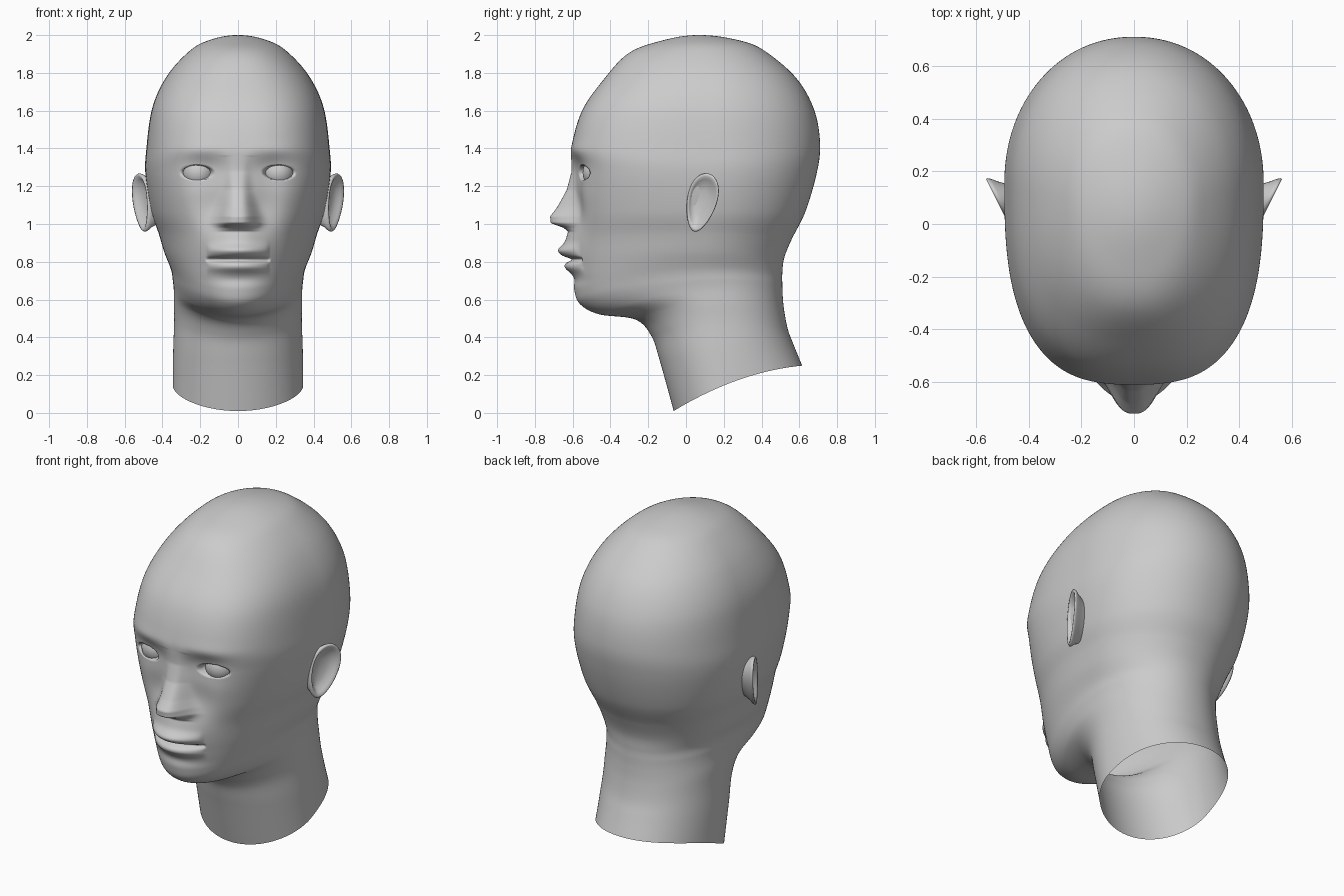
import bpy, bmesh, math
from mathutils import Vector

if "Cube" in bpy.data.objects:
    bpy.data.objects.remove(bpy.data.objects["Cube"])

skin = bpy.data.materials.new("matte_grey")
skin.diffuse_color = (0.6, 0.6, 0.6, 1)
skin.use_nodes = True
skin.node_tree.nodes["Principled BSDF"].inputs["Base Color"].default_value = skin.diffuse_color

# Key rings, crown to neck: front y, front z, side y, side z, half width, back y, back z, front squareness
RINGS = [
    (0.06, 2.00, 0.07, 2.00, 0.01, 0.08, 2.00, 2.0),
    (-0.15, 1.965, 0.08, 1.965, 0.175, 0.31, 1.965, 2.0),
    (-0.31, 1.90, 0.10, 1.895, 0.28, 0.44, 1.90, 2.2),
    (-0.44, 1.76, 0.12, 1.77, 0.385, 0.59, 1.765, 2.5),
    (-0.55, 1.60, 0.14, 1.61, 0.455, 0.68, 1.60, 2.7),
    (-0.605, 1.41, 0.15, 1.40, 0.485, 0.71, 1.42, 2.8),
    (-0.60, 1.27, 0.15, 1.26, 0.49, 0.69, 1.26, 2.7),
    (-0.60, 1.06, 0.13, 1.07, 0.46, 0.63, 1.06, 2.4),
    (-0.60, 0.92, 0.10, 0.95, 0.42, 0.56, 0.92, 2.2),
    (-0.595, 0.78, 0.08, 0.85, 0.39, 0.52, 0.82, 2.1),
    (-0.59, 0.65, 0.08, 0.76, 0.355, 0.51, 0.74, 2.05),
    (-0.56, 0.575, 0.10, 0.70, 0.345, 0.51, 0.68, 2.0),
    (-0.46, 0.522, 0.12, 0.65, 0.34, 0.512, 0.62, 2.0),
    (-0.27, 0.495, 0.14, 0.58, 0.34, 0.52, 0.54, 2.0),
    (-0.185, 0.41, 0.16, 0.48, 0.338, 0.54, 0.44, 2.0),
    (-0.14, 0.28, 0.18, 0.33, 0.343, 0.57, 0.36, 2.0),
    (-0.065, 0.01, 0.20, 0.145, 0.345, 0.615, 0.25, 2.0),
]
COLS = 220

# Nose: height, forward reach, half width
NOSE = [(1.36, 0.0, 0.05), (1.28, 0.005, 0.05), (1.18, 0.032, 0.058), (1.09, 0.08, 0.078),
        (1.04, 0.114, 0.092), (1.005, 0.105, 0.098), (0.98, 0.03, 0.095), (0.96, 0.0, 0.09)]


def catmull(a, b, c, d, t):
    return [0.5 * (2 * q + (r - p) * t + (2 * p - 5 * q + 4 * r - s) * t * t
                   + (3 * q - p - 3 * r + s) * t ** 3) for p, q, r, s in zip(a, b, c, d)]


def ease(t):
    t = min(1, max(0, t))
    return t * t * (3 - 2 * t)


def bump(x, z, cx, cz, sx, sz):
    return math.exp(-((x - cx) / sx) ** 2 - ((z - cz) / sz) ** 2)


def nose(x, z):
    """Forward reach of the nose and its weight across the face."""
    for (z1, d1, w1), (z0, d0, w0) in zip(NOSE, NOSE[1:]):
        if z0 <= z <= z1:
            t = (z1 - z) / (z1 - z0)
            return d1 + (d0 - d1) * t, math.exp(-abs(x / (w1 + (w0 - w1) * t)) ** 3)
    return 0.0, math.exp(-abs(x / 0.07) ** 3)


def face_offset(x, z):
    """Offset along y that models the features; negative is forward."""
    x = abs(x)
    reach, weight = nose(x, z)
    # eye sockets and hollows beside the nose
    sink = 0.036 * bump(x, z, 0.19, 1.285, 0.12, 0.08) + 0.028 * bump(x, z, 0.14, 1.1, 0.09, 0.13)
    y = sink * (1 - weight) - reach * weight
    # brow and eyelids
    y -= 0.008 * bump(x, z, 0.2, 1.39, 0.15, 0.04)
    y -= 0.012 * bump(x, z, 0.215, 1.272, 0.10, 0.055)
    # eye opening
    e = math.hypot((x - 0.215) / 0.076, (z - 1.272) / 0.036)
    y += 0.05 * (1 - ease((e - 0.85) / 0.3))
    # muzzle, lips and mouth line
    y -= 0.042 * bump(x, z, 0, 0.87, 0.16, 0.12)
    if x < 0.165:
        s = math.sqrt(1 - (x / 0.165) ** 2)
        y -= 0.038 * s * math.exp(-((z - 0.858) / 0.032) ** 2)
        y -= 0.026 * s * math.exp(-((z - 0.772) / 0.028) ** 2)
        y += 0.034 * s ** 0.5 * math.exp(-((z - 0.812) / 0.012) ** 2)
    # fold under the lower lip
    y += 0.010 * bump(x, z, 0, 0.705, 0.14, 0.03)
    return y


def ring_points(k):
    fy, fz, sy, sz, w, by, bz, n = k
    pts = []
    for i in range(COLS):
        t = 2 * math.pi * i / COLS
        a = t - 0.45 * math.sin(t)
        s, c = math.sin(a), math.cos(a)
        p = n if c > 0 else 2.1
        r = (abs(s) ** p + abs(c) ** p) ** (-1 / p)
        x = w * r * s
        y = sy - r * c * ((sy - fy) if c > 0 else (by - sy))
        # each ring bends through its front, side and back heights
        z = (fz * (y - sy) * (y - by) / ((fy - sy) * (fy - by))
             + sz * (y - fy) * (y - by) / ((sy - fy) * (sy - by))
             + bz * (y - fy) * (y - sy) / ((by - fy) * (by - sy)))
        if y < -0.2 and 0.6 < z < 1.6:
            y += face_offset(x, z) * ease((-0.2 - y) / 0.2)
        pts.append(Vector((x, y, z)))
    return pts


def make_object(name, bm):
    bmesh.ops.recalc_face_normals(bm, faces=bm.faces[:])
    me = bpy.data.meshes.new(name)
    bm.to_mesh(me)
    bm.free()
    me.materials.append(skin)
    me.polygons.foreach_set("use_smooth", [True] * len(me.polygons))
    ob = bpy.data.objects.new(name, me)
    bpy.context.collection.objects.link(ob)
    return ob


def loft(name, rings, cap_start=False, cap_end=False):
    bm = bmesh.new()
    rows = [[bm.verts.new(p) for p in ring] for ring in rings]
    for a, b in zip(rows, rows[1:]):
        for i in range(len(a)):
            j = (i + 1) % len(a)
            bm.faces.new((a[i], a[j], b[j], b[i]))
    if cap_start:
        bm.faces.new(rows[0])
    if cap_end:
        bm.faces.new(rows[-1])
    return make_object(name, bm)


# Head and open neck
before = (0.31, 1.965, 0.08, 1.965, -0.175, -0.15, 1.965, 2.0)
after = [2 * p - q for p, q in zip(RINGS[-1], RINGS[-2])]
keys = [before] + RINGS + [after]
rings = []
for i in range(1, len(RINGS)):
    a, b, c, d = keys[i - 1:i + 3]
    face = 0.55 < b[1] < 1.45
    steps = max(4, math.ceil(math.hypot(c[0] - b[0], c[1] - b[1]) / (0.006 if face else 0.016)))
    rings += [ring_points(catmull(a, b, c, d, s / steps)) for s in range(steps)]
rings.append(ring_points(RINGS[-1]))
loft("head", rings, cap_start=True)

# Ears: layers of a leaning oval as (scale, offset from the rim plane)
EAR = [(0.62, -0.13), (0.72, -0.075), (0.86, -0.035), (0.97, -0.014), (1.0, -0.002), (0.97, 0.006),
       (0.9, 0.006), (0.8, -0.004), (0.66, -0.02), (0.4, -0.03), (0.05, -0.032)]
lean = math.radians(14)
for name, side in (("right_ear", 1), ("left_ear", -1)):
    layers = []
    for scale, off in EAR:
        layer = []
        for i in range(48):
            t = 2 * math.pi * i / 48
            v = math.sin(t)
            u = math.cos(t) * 0.078 * (1 + 0.22 * v) * scale
            v *= 0.158 * scale
            y = 0.082 + u * math.cos(lean) + v * math.sin(lean)
            z = 1.113 - u * math.sin(lean) + v * math.cos(lean)
            x = 0.465 + 0.5 * (y + 0.01) + off
            layer.append(Vector((side * x, y, z)))
        layers.append(layer)
    loft(name, layers, cap_end=True)

# Eyeballs behind the eye openings
for name, side in (("right_eye", 1), ("left_eye", -1)):
    bm = bmesh.new()
    bmesh.ops.create_uvsphere(bm, u_segments=40, v_segments=24, radius=0.085)
    bmesh.ops.translate(bm, verts=bm.verts[:], vec=(side * 0.21, -0.462, 1.272))
    make_object(name, bm)
